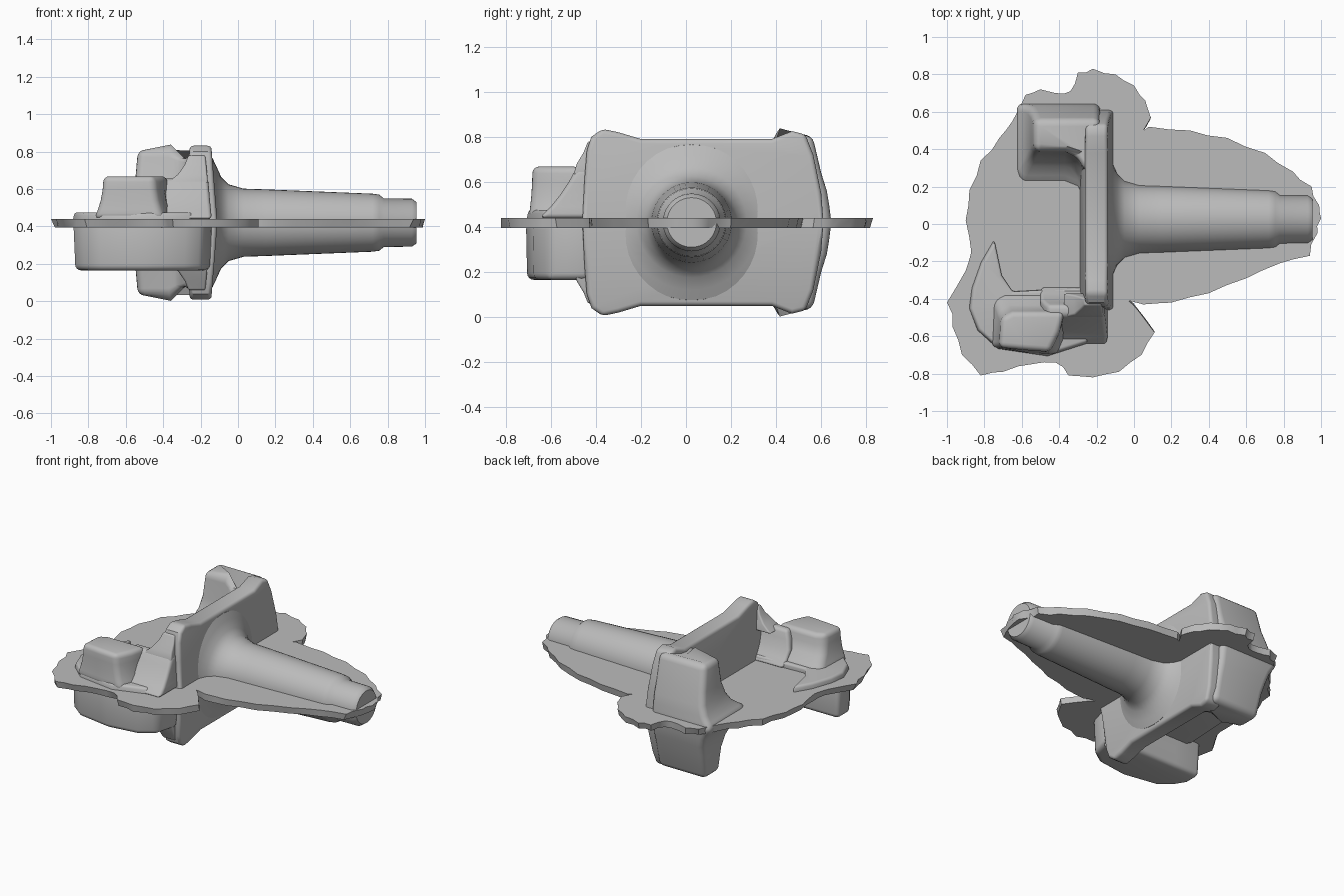
import bpy, bmesh, math, random
from mathutils import Vector

random.seed(4)
MID = 0.42      # height of the parting plane
AXIS_Y = 0.025  # spindle axis

cube = bpy.data.objects.get("Cube")
if cube:
    bpy.data.objects.remove(cube, do_unlink=True)

steel = bpy.data.materials.new("forged_grey")
steel.use_nodes = True
grey = (0.5, 0.5, 0.5, 1)
steel.diffuse_color = grey
steel.node_tree.nodes["Principled BSDF"].inputs["Base Color"].default_value = grey


def finish(name, bm, bevel=0.0, angle=35):
    """Turn a bmesh into a rounded, smooth shaded object."""
    bmesh.ops.recalc_face_normals(bm, faces=bm.faces)
    mesh = bpy.data.meshes.new(name)
    bm.to_mesh(mesh)
    bm.free()
    obj = bpy.data.objects.new(name, mesh)
    bpy.context.collection.objects.link(obj)
    mesh.materials.append(steel)
    bpy.ops.object.select_all(action='DESELECT')
    obj.select_set(True)
    bpy.context.view_layer.objects.active = obj
    if bevel:
        mod = obj.modifiers.new("rounding", 'BEVEL')
        mod.width = bevel
        mod.segments = 4
        mod.limit_method = 'ANGLE'
        mod.angle_limit = math.radians(40)
        bpy.ops.object.modifier_apply(modifier=mod.name)
    bpy.ops.object.shade_smooth_by_angle(angle=math.radians(angle))
    return obj


def loft(name, rings, bevel=0.0, angle=35):
    """Skin a stack of equal-length rings and cap both ends."""
    bm = bmesh.new()
    rows = [[bm.verts.new(p) for p in ring] for ring in rings]
    for low, high in zip(rows, rows[1:]):
        for i in range(len(low)):
            j = (i + 1) % len(low)
            bm.faces.new((low[i], low[j], high[j], high[i]))
    bm.faces.new(rows[0])
    bm.faces.new(rows[-1])
    return finish(name, bm, bevel, angle)


def box_ring(z, x0, x1, y0, y1):
    return [(x0, y0, z), (x1, y0, z), (x1, y1, z), (x0, y1, z)]


def drafted(outline, z, shrink=0.0):
    """Outline at height z, drawn in towards its centre."""
    c = sum((Vector(p) for p in outline), Vector((0, 0))) / len(outline)
    return [(*(Vector(p).lerp(c, shrink)), z) for p in outline]


# Flash: thin ragged sheet squeezed out along the parting plane
flash_outline = [
    (.99, .1), (.95, .2), (.85, .28), (.7, .38), (.5, .46), (.3, .5), (.08, .52),
    (.05, .5), (.09, .57), (.06, .66), (0, .74), (-.1, .8), (-.22, .83), (-.3, .81),
    (-.34, .71), (-.42, .7), (-.5, .72), (-.58, .69), (-.65, .55), (-.72, .46),
    (-.82, .34), (-.88, .18), (-.9, .02), (-.87, -.15), (-.9, -.25), (-1, -.42),
    (-.97, -.55), (-.92, -.7), (-.82, -.81), (-.7, -.79), (-.55, -.75), (-.42, -.74),
    (-.35, -.81), (-.22, -.82), (-.08, -.79), (.04, -.7), (.11, -.58), (.02, -.46),
    (-.03, -.41), (.05, -.43), (.2, -.42), (.4, -.37), (.6, -.29), (.78, -.21),
    (.94, -.17), (.98, -.05), (1, .03)]
ragged = []
for a, b in zip(flash_outline, flash_outline[1:] + flash_outline[:1]):
    mid = (Vector(a) + Vector(b)) / 2
    ragged += [a, tuple(mid * random.uniform(0.985, 1.0))]
lower = [(x * s, y * s, 0.395) for x, y in ragged for s in [random.uniform(0.975, 1.0)]]
loft("flash_sheet", [lower, [(x, y, 0.44) for x, y in ragged]])

# Flange: upright plate with raised corners, drafted away from the parting plane
half = [(-.46, .42), (-.45, .62), (-.44, .74), (-.42, .8), (-.37, .835), (-.3, .82),
        (-.2, .79), (.38, .79), (.47, .825), (.53, .81), (.565, .72), (.6, .55), (.61, .42)]
profile = half + [(y, 2 * MID - z) for y, z in reversed(half[1:-1])]
bm = bmesh.new()
sides = [[bm.verts.new((x, y, z)) for y, z in profile] for x in (0, 1)]
for i in range(len(profile)):
    j = (i + 1) % len(profile)
    bm.faces.new((sides[0][i], sides[0][j], sides[1][j], sides[1][i]))
for side in sides:
    bm.faces.new(side)
bmesh.ops.bisect_plane(bm, geom=bm.verts[:] + bm.edges[:] + bm.faces[:],
                       plane_co=(0, 0, MID), plane_no=(0, 0, 1))
for v in bm.verts:
    rise = abs(v.co.z - MID)
    v.co.x = -0.11 - 0.08 * rise if v.co.x > 0.5 else -0.29 + 0.08 * rise
finish("flange", bm, 0.02)

# Spindle: turned shaft with a wide fillet into the flange
turned = [(-.2, .36), (-.136, .345), (-.115, .3), (-.09, .245), (-.05, .205), (.03, .182),
          (.15, .178), (.72, .155), (.755, .15), (.78, .13), (.93, .128), (.955, .11)]
steps = 40
loft("spindle", [[(x, AXIS_Y + r * math.cos(t), MID + r * math.sin(t))
                  for t in (math.tau * k / steps for k in range(steps))]
                 for x, r in turned], angle=40)


# Ear: lug on the back edge of the flange with a coved inner corner, same above and below
def ear_ring(h, x, y0, y1):
    cove = MID + h * 0.92
    return [(x, y0, MID + h), (-.37, y0, MID + h), (-.3, y0 - .03, cove),
            (-.26, y0 - .11, cove), (-.18, y0 - .12, cove),
            (-.18, y1, MID + h), (x, y1, MID + h)]


levels = [(0, -.64, .2, .645), (.04, -.61, .26, .64), (.08, -.585, .31, .635),
          (.14, -.565, .35, .625), (.22, -.55, .375, .6), (.39, -.535, .39, .56)]
ear = [ear_ring(h, *rest) for h, *rest in levels]
ear_low = [ear_ring(-h, *rest) for h, *rest in reversed(levels[1:])]
loft("ear", ear_low + ear, 0.04)

# Web: floor joining ear, arm and flange underneath
web = [(-.6, .4), (-.72, .25), (-.78, 0), (-.8, -.4), (-.7, -.6), (-.2, -.6), (-.2, .4)]
loft("web", [drafted(web, 0.36, 0.08), drafted(web, MID)], 0.01)

# Arm: low curved rim and raised boss above, deep curved wall below
rim = [(-.75, -.08), (-.82, -.2), (-.87, -.34), (-.885, -.45), (-.84, -.57), (-.73, -.67),
       (-.46, -.71), (-.24, -.64), (-.14, -.45), (-.28, -.34), (-.65, -.36), (-.71, -.27)]
loft("arm_rim", [drafted(rim, MID), drafted(rim, 0.475, 0.04)], 0.015)


def boss_ring(z, inset, inner):
    """Boss section whose outer side is drafted and whose inner side sits at y = inner."""
    return [(-.77 + inset, -.66, z), (-.76 + inset, inner - .03, z), (-.7 + inset, inner, z),
            (-.37, inner, z), (-.35 - inset, -.58, z), (-.4 - inset, -.7 + inset / 3, z),
            (-.58, -.69 + inset / 3, z)]


loft("arm_boss", [boss_ring(.44, 0, -.36), boss_ring(.49, .02, -.39), boss_ring(.54, .035, -.435),
                  boss_ring(.6, .045, -.46), boss_ring(.668, .05, -.47)], 0.03)
wall = [(-.88, -.4), (-.88, -.52), (-.83, -.6), (-.74, -.67), (-.5, -.71), (-.28, -.68),
        (-.18, -.61), (-.14, -.46), (-.16, -.4), (-.35, -.4), (-.68, -.4)]
loft("arm_wall", [drafted(wall, 0.165, 0.03), drafted(wall, MID)], 0.03)

# Bridge: ridge from boss to flange, sloping to the pocket outside and the floor inside
loft("bridge", [box_ring(0.44, -.5, -.14, -.65, -.33), box_ring(0.49, -.5, -.145, -.6, -.37),
                box_ring(0.54, -.5, -.15, -.56, -.4), box_ring(0.6, -.48, -.155, -.52, -.42),
                box_ring(0.655, -.46, -.16, -.49, -.435)], 0.02)

# Coves where the flange rises from the bridge and from the underside of the arm
for name, side in (("upper_cove", 1), ("lower_cove", -1)):
    loft(name, [box_ring(MID + side * .21, -.38, -.16, -.5, -.37),
                box_ring(MID + side * .26, -.32, -.165, -.485, -.38),
                box_ring(MID + side * .31, -.285, -.17, -.455, -.39),
                box_ring(MID + side * .36, -.265, -.175, -.435, -.4)], 0.01)
